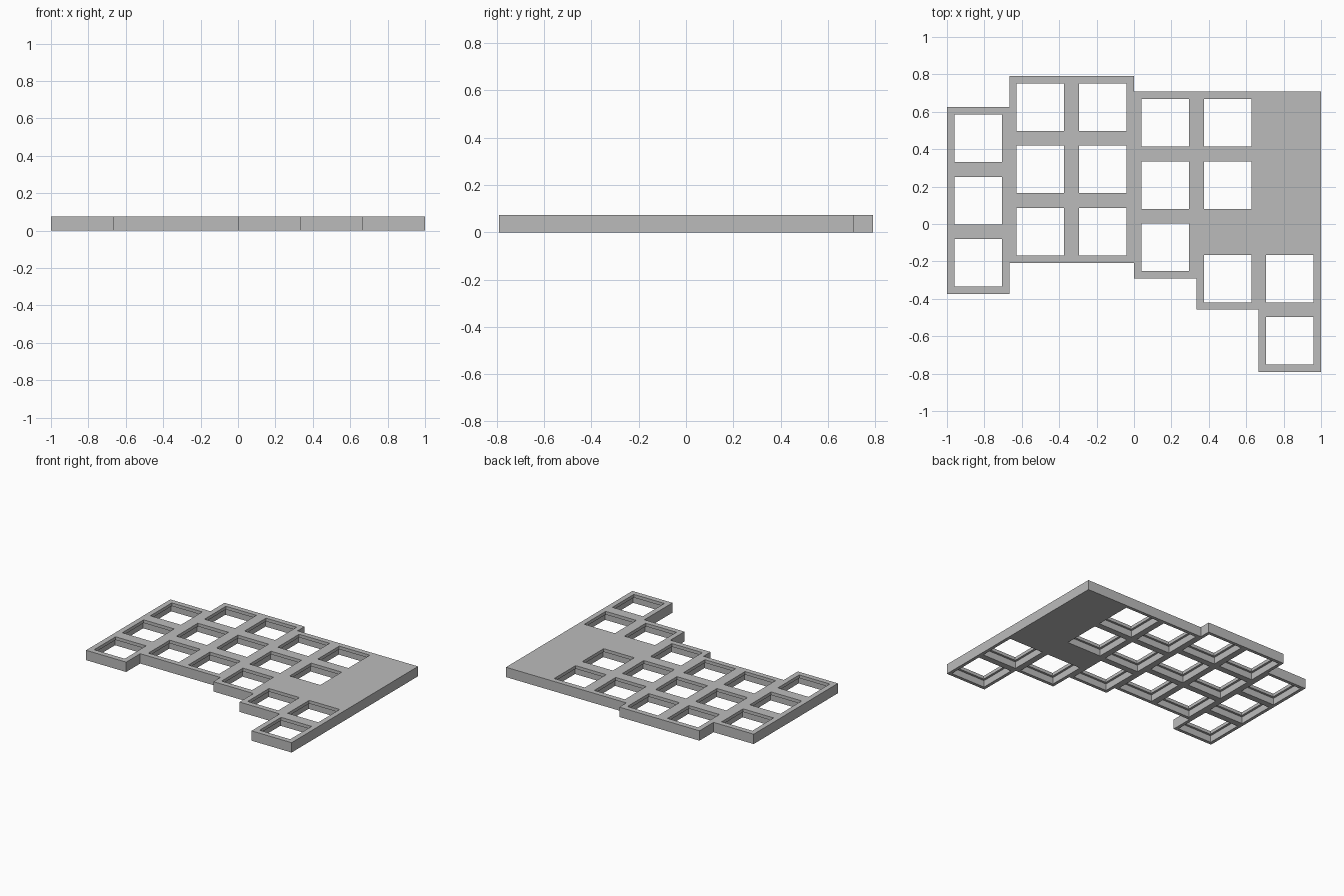
import bpy
import bmesh

if "Cube" in bpy.data.objects:
    bpy.data.objects.remove(bpy.data.objects["Cube"], do_unlink=True)

PITCH = 1 / 3          # one key cell
THICK = 0.074          # full plate thickness
LIP = 0.024            # thin lip that holds each switch
HOLE = 0.127           # half width of the opening
RECESS = 0.143         # half width of the pocket underneath

# Each column: top edge, length in cells, hole centres in cells below the top
COLUMNS = [
    (0.625, 3, (0.5, 1.5, 2.5)),
    (0.7917, 3, (0.5, 1.5, 2.5)),
    (0.7917, 3, (0.5, 1.5, 2.5)),
    (0.7083, 3, (0.5, 1.5, 2.5)),
    (0.7083, 3.5, (0.5, 1.5, 3)),
    (0.7083, 4.5, (3, 4)),
]


def grey_material():
    mat = bpy.data.materials.new("plain grey")
    colour = (0.5, 0.5, 0.5, 1)
    mat.diffuse_color = colour
    mat.use_nodes = True
    mat.node_tree.nodes["Principled BSDF"].inputs["Base Color"].default_value = colour
    return mat


def make_object(name, bm):
    bmesh.ops.recalc_face_normals(bm, faces=bm.faces)
    mesh = bpy.data.meshes.new(name)
    bm.to_mesh(mesh)
    bm.free()
    obj = bpy.data.objects.new(name, mesh)
    bpy.context.scene.collection.objects.link(obj)
    return obj


def stepped_outline():
    """Walk along the column tops, then back along the bottoms."""
    tops, bottoms = [], []
    for i, (top, cells, _) in enumerate(COLUMNS):
        for x in (-1 + i * PITCH, -1 + (i + 1) * PITCH):
            tops.append((x, top))
            bottoms.append((x, top - cells * PITCH))
    points = []
    for p in tops + bottoms[::-1]:
        if not points or abs(p[0] - points[-1][0]) + abs(p[1] - points[-1][1]) > 0.001:
            points.append(p)
    # drop the points that lie on a straight run
    count = len(points)
    keep = []
    for i, (x, y) in enumerate(points):
        (ax, ay), (bx, by) = points[i - 1], points[(i + 1) % count]
        if abs((x - ax) * (by - y) - (y - ay) * (bx - x)) > 1e-5:
            keep.append((x, y))
    return keep


def add_switch_cutter(bm, cx, cy):
    """Stepped square plug: wide pocket below, narrow opening above."""
    step = THICK - LIP
    rings = []
    for half, z in ((RECESS, -0.05), (RECESS, step), (HOLE, step), (HOLE, THICK + 0.05)):
        corners = ((-half, -half), (half, -half), (half, half), (-half, half))
        rings.append([bm.verts.new((cx + x, cy + y, z)) for x, y in corners])
    for low, high in zip(rings, rings[1:]):
        for k in range(4):
            n = (k + 1) % 4
            bm.faces.new((low[k], low[n], high[n], high[k]))
    bm.faces.new(rings[0][::-1])
    bm.faces.new(rings[-1])


# Plate body, extruded from the staggered outline
bm = bmesh.new()
base = bm.faces.new([bm.verts.new((x, y, 0)) for x, y in stepped_outline()])
raised = bmesh.ops.extrude_face_region(bm, geom=[base], use_keep_orig=True)
bmesh.ops.translate(bm, vec=(0, 0, THICK),
                    verts=[g for g in raised["geom"] if isinstance(g, bmesh.types.BMVert)])
plate = make_object("switch_plate", bm)
plate.data.materials.append(grey_material())

# Cutters for all the switch openings
bm = bmesh.new()
for i, (top, _, rows) in enumerate(COLUMNS):
    for row in rows:
        add_switch_cutter(bm, -1 + (i + 0.5) * PITCH, top - row * PITCH)
cutter = make_object("switch_cutters", bm)
cutter.hide_render = True

# Cut the openings and keep the finished mesh
cut = plate.modifiers.new("openings", 'BOOLEAN')
cut.operation = 'DIFFERENCE'
cut.solver = 'EXACT'
cut.object = cutter
bpy.context.view_layer.objects.active = plate
plate.select_set(True)
bpy.ops.object.modifier_apply(modifier=cut.name)
bpy.data.objects.remove(cutter, do_unlink=True)
